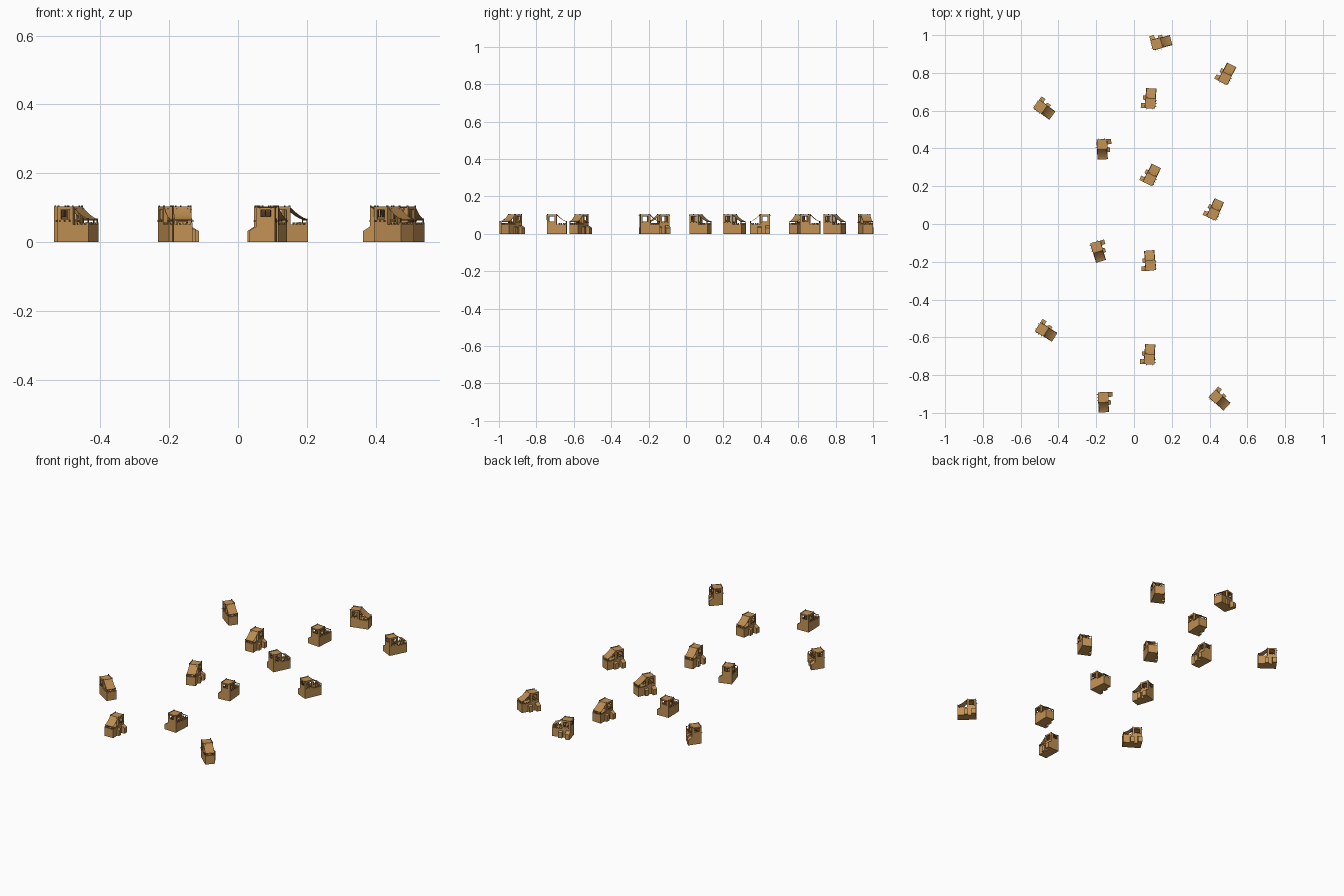
import bpy, bmesh, math
from mathutils import Matrix, Vector

if "Cube" in bpy.data.objects:
    bpy.data.objects.remove(bpy.data.objects["Cube"])

def mat(name, c):
    m = bpy.data.materials.new(name)
    m.diffuse_color = (*c, 1)
    m.use_nodes = True
    m.node_tree.nodes["Principled BSDF"].inputs["Base Color"].default_value = m.diffuse_color
    return m

CLAY = mat("clay", (0.55, 0.29, 0.09))
WOOD = mat("dark_wood", (0.16, 0.08, 0.03))
CLOTH = mat("cloth", (0.50, 0.26, 0.08))

def box(bm, x0, x1, y0, y1, z0, z1):
    m = Matrix.Translation(((x0 + x1) / 2, (y0 + y1) / 2, (z0 + z1) / 2))
    m = m @ Matrix.Diagonal((x1 - x0, y1 - y0, z1 - z0, 1))
    bmesh.ops.create_cube(bm, size=1, matrix=m)

def prism(bm, pts, axis, a, b):
    # extrude a 2D profile along x or y between a and b
    put = (lambda p, t: (t, p[0], p[1])) if axis == 'x' else (lambda p, t: (p[0], t, p[1]))
    f = bm.faces.new([bm.verts.new(put(p, a)) for p in pts])
    r = bmesh.ops.extrude_face_region(bm, geom=[f])
    v = [g for g in r['geom'] if isinstance(g, bmesh.types.BMVert)]
    bmesh.ops.translate(bm, verts=v, vec=(b - a, 0, 0) if axis == 'x' else (0, b - a, 0))

parts = []
def part(name, material, build):
    bm = bmesh.new()
    build(bm)
    bmesh.ops.recalc_face_normals(bm, faces=bm.faces)
    me = bpy.data.meshes.new(name)
    bm.to_mesh(me)
    bm.free()
    me.materials.append(material)
    parts.append(me)

W, L, DECK, TOP = 0.0275, 0.053, 0.045, 0.1

def base(bm):
    box(bm, -W, W, -L, L, 0, DECK)

def tower(bm):
    # four walls with openings on every side
    t = 0.005
    for s in (-1, 1):
        a, b = sorted((s * W, s * (W - t)))
        box(bm, a, b, -L, 0, DECK, 0.066)
        box(bm, a, b, -L, 0, 0.094, TOP)
        for y0, y1 in ((-L, -0.041), (-0.012, 0)):
            box(bm, a, b, y0, y1, 0.066, 0.094)
    for y0, y1, zs in ((-L, -L + t, 0.074), (-t, 0, DECK)):
        for x0, x1 in ((-W, -0.015), (0.015, W)):
            box(bm, x0, x1, y0, y1, DECK, TOP)
        if zs > DECK:
            box(bm, -0.015, 0.015, y0, y1, DECK, zs)
        box(bm, -0.015, 0.015, y0, y1, 0.094, TOP)

def roof(bm):
    box(bm, -W, W, -L, 0, 0.097, 0.101)
    for s in (-1, 1):
        a, b = sorted((s * W, s * (W - 0.003)))
        box(bm, a, b, -L, 0, 0.101, 0.104)

def parapet(bm):
    # low wall round the terrace with small merlons
    for s in (-1, 1):
        a, b = sorted((s * W, s * (W - 0.004)))
        box(bm, a, b, 0, L, DECK, 0.051)
        for i in range(4):
            y = 0.009 + i * 0.0118
            box(bm, a, b, y, y + 0.005, 0.051, 0.057)
    box(bm, -W, W, L - 0.004, L, DECK, 0.051)
    for i in range(5):
        x = -W + i * 0.0125
        box(bm, x, x + 0.005, L - 0.004, L, 0.051, 0.057)

def annex(bm):
    # sloped side block and a small buttress
    prism(bm, [(-0.049, 0), (-W, 0), (-W, 0.045), (-0.049, 0.032)], 'y', -L, -0.028)
    prism(bm, [(-0.040, 0), (-W, 0), (-W, 0.040), (-0.040, 0.034)], 'y', -0.008, 0.014)

def awning(bm):
    # sagging sheet from the tower top to the terrace poles
    top = []
    for i in range(9):
        u = i / 8
        top.append((u * L, 0.103 - 0.037 * u - 0.022 * u * (1 - u)))
    prism(bm, top + [(y, z - 0.0015) for y, z in reversed(top)], 'x', -W + 0.002, W - 0.002)

def poles(bm):
    for s in (-1, 1):
        x = s * (W - 0.002)
        box(bm, x - 0.0015, x + 0.0015, L - 0.004, L - 0.001, DECK, 0.068)
        for y in (-L + 0.002, -0.002):
            box(bm, x - 0.0018, x + 0.0018, y - 0.0018, y + 0.0018, 0.062, 0.106)
    box(bm, -W, W, L - 0.003, L - 0.001, 0.063, 0.0655)

def beams(bm):
    # thin beam ends that pass through the walls
    r = 0.001
    for y in (-0.043, -0.027, -0.010):
        box(bm, -W - 0.007, W + 0.007, y - r, y + r, 0.061 - r, 0.061 + r)
    for x in (-0.016, 0.016):
        box(bm, x - r, x + r, -L - 0.006, 0.006, 0.097 - r, 0.097 + r)

def window_frames(bm):
    y0, y1 = -L - 0.001, -L + 0.002
    for x in (-0.015, -0.001, 0.013):
        box(bm, x, x + 0.002, y0, y1, 0.074, 0.094)
    for z in (0.073, 0.093):
        box(bm, -0.016, 0.016, y0, y1, z, z + 0.002)
    for s in (-1, 1):
        a, b = sorted((s * (W + 0.001), s * (W - 0.002)))
        for z in (0.065, 0.093):
            box(bm, a, b, -0.042, -0.011, z, z + 0.002)

def jars(bm):
    # goods standing on the terrace
    for x, y, r, h in ((-0.012, 0.038, 0.004, 0.014), (0.010, 0.041, 0.0045, 0.011), (0.014, 0.022, 0.004, 0.012)):
        bmesh.ops.create_cone(bm, cap_ends=True, segments=8, radius1=r, radius2=r * 0.7, depth=h,
                              matrix=Matrix.Translation((x, y, DECK + h / 2)))

for name, m, fn in (("house_base", CLAY, base), ("tower_walls", CLAY, tower), ("tower_roof", CLAY, roof),
                    ("terrace_parapet", CLAY, parapet), ("side_annex", CLAY, annex), ("awning", CLOTH, awning),
                    ("poles", WOOD, poles), ("beams", WOOD, beams), ("window_frames", WOOD, window_frames),
                    ("jars", CLAY, jars)):
    part(name, m, fn)

# house placements: x, y, turn in degrees
houses = [(.145, .96, -75), (.493, .795, -27), (.088, .665, -4), (-.475, .605, -126), (-.168, .395, -178),
          (.095, .26, -26), (.43, .077, -24), (-.19, -.147, -163), (.085, -.193, 5), (-.465, -.572, -122),
          (.083, -.69, -3), (-.162, -.944, -178), (.453, -.932, -132)]
for i, (x, y, a) in enumerate(houses, 1):
    place = Matrix.Translation((x, y, 0)) @ Matrix.Rotation(math.radians(a), 4, 'Z')
    for me in parts:
        o = bpy.data.objects.new(f"{me.name}_{i}", me)
        o.matrix_world = place
        bpy.context.collection.objects.link(o)
